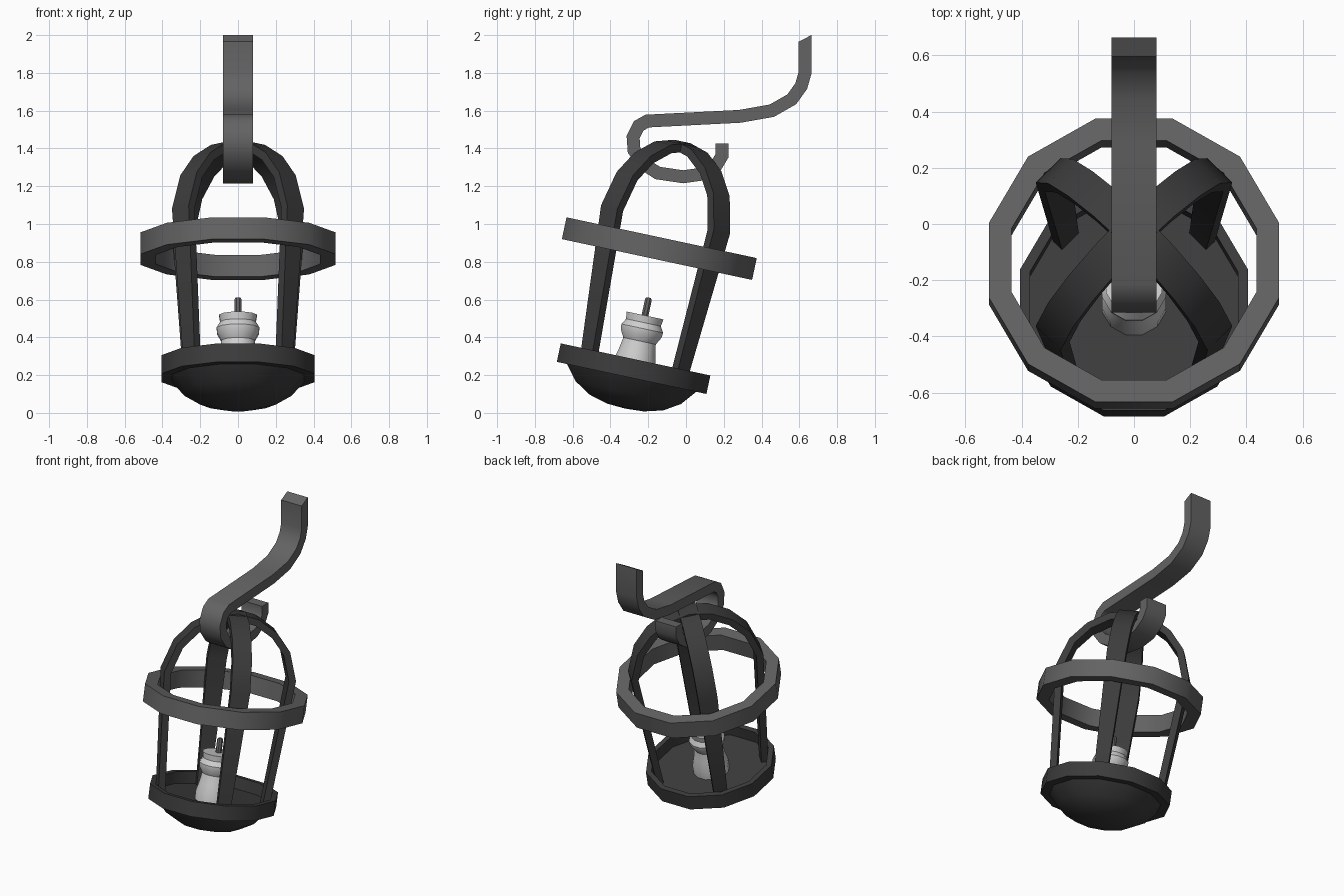
import bpy, bmesh, math
from mathutils import Matrix, Vector

cube = bpy.data.objects.get("Cube")
if cube:
    bpy.data.objects.remove(cube)


def material(name, value):
    m = bpy.data.materials.new(name)
    colour = (value, value, value, 1)
    m.diffuse_color = colour
    m.use_nodes = True
    bsdf = m.node_tree.nodes["Principled BSDF"]
    bsdf.inputs["Base Color"].default_value = colour
    bsdf.inputs["Roughness"].default_value = 0.8
    return m


dark_iron = material("dark iron", 0.045)
grey_iron = material("grey iron", 0.125)
wax = material("pale wax", 0.62)
wick_grey = material("wick grey", 0.12)

# The lantern swings slightly: everything but the hook shares this tilt
TILT = Matrix.Translation((0, -0.267, 0.283)) @ Matrix.Rotation(math.radians(-12.1), 4, 'X')


def finish(bm, name, mat, matrix, angle=35):
    bmesh.ops.remove_doubles(bm, verts=bm.verts, dist=0.0005)
    bmesh.ops.recalc_face_normals(bm, faces=bm.faces)
    bm.transform(matrix)
    mesh = bpy.data.meshes.new(name)
    bm.to_mesh(mesh)
    bm.free()
    mesh.materials.append(mat)
    ob = bpy.data.objects.new(name, mesh)
    bpy.context.collection.objects.link(ob)
    bpy.ops.object.select_all(action='DESELECT')
    ob.select_set(True)
    bpy.context.view_layer.objects.active = ob
    bpy.ops.object.shade_smooth_by_angle(angle=math.radians(angle))
    return ob


def lathe(name, profile, mat, sides=12, closed=False):
    """Spin a (flat-side radius, height) profile about the tilted axis."""
    bm = bmesh.new()
    half = math.pi / sides
    rings = []
    for i in range(sides):
        a = (2 * i + 1) * half
        rings.append([bm.verts.new((r / math.cos(half) * math.cos(a),
                                    r / math.cos(half) * math.sin(a), z))
                      for r, z in profile])
    count = len(profile)
    for i in range(sides):
        p, q = rings[i], rings[(i + 1) % sides]
        for j in range(count if closed else count - 1):
            k = (j + 1) % count
            bm.faces.new((p[j], q[j], q[k], p[k]))
    return finish(bm, name, mat, TILT)


def ribbon(name, path, widths, inner, outer, mat, matrix):
    """Flat bar following a path in the YZ plane, wide along X."""
    bm = bmesh.new()
    pts = [Vector(p) for p in path]
    sections = []
    for i, p in enumerate(pts):
        before = (p - pts[i - 1]).normalized() if i else None
        after = (pts[i + 1] - p).normalized() if i < len(pts) - 1 else None
        t = ((before or after) + (after or before)).normalized()
        n = Vector((-t.y, t.x))
        mitre = 1 / max(0.5, t.dot(after or before))
        w = widths[i] / 2
        section = []
        for x, off in ((-w, inner), (w, inner), (w, outer), (-w, outer)):
            c = p + n * off * mitre
            section.append(bm.verts.new((x, c.x, c.y)))
        sections.append(section)
    for a, b in zip(sections, sections[1:]):
        for j in range(4):
            k = (j + 1) % 4
            bm.faces.new((a[j], a[k], b[k], b[j]))
    bm.faces.new(sections[0])
    bm.faces.new(sections[-1])
    return finish(bm, name, mat, matrix)


# Bowl-shaped base with a raised rim around a sunken floor
lathe("base_bowl", [(0, -0.08), (0.37, -0.08), (0.37, 0), (0.405, 0), (0.405, -0.1),
                    (0.35, -0.1), (0.285, -0.18), (0.2, -0.233), (0.1, -0.26),
                    (0, -0.266)], dark_iron)

# Band around the cage
lathe("cage_ring", [(0.435, 0.541), (0.515, 0.541), (0.515, 0.659), (0.435, 0.659)],
      grey_iron, closed=True)

# Two crossing arches form the four ribs
side = [(0.365, -0.08), (0.432, 0.76), (0.37, 0.95), (0.27, 1.07), (0.14, 1.15)]
side_widths = [0.085, 0.125, 0.125, 0.125, 0.125]
arch = [(-r, z) for r, z in side] + [(0, 1.18)] + side[::-1]
arch_widths = side_widths + [0.125] + side_widths[::-1]
for label, turn in (("left", 45), ("right", -45)):
    ribbon("cage_arch_" + label, arch, arch_widths, -0.045, 0, dark_iron,
           TILT @ Matrix.Rotation(math.radians(turn), 4, 'Z'))

# Candle and wick
lathe("candle", [(0, 0.238), (0.1, 0.238), (0.094, 0.2), (0.113, 0.168), (0.11, 0.14),
                 (0.088, 0.1), (0.098, 0.04), (0.113, -0.02), (0.113, -0.08), (0, -0.08)], wax)
lathe("wick", [(0, 0.335), (0.012, 0.334), (0.018, 0.325), (0.018, 0.23), (0, 0.23)],
      wick_grey, sides=8)

# Hanging hook curling under the crossing of the arches
hook_path = [(0.63, 2.0), (0.63, 1.80), (0.61, 1.73), (0.56, 1.66), (0.455, 1.60),
             (0.285, 1.57), (-0.205, 1.545), (-0.25, 1.52), (-0.28, 1.46),
             (-0.275, 1.39), (-0.22, 1.315), (-0.15, 1.27), (-0.015, 1.25),
             (0.09, 1.265), (0.16, 1.31), (0.19, 1.36), (0.19, 1.425)]
hook = ribbon("hook", hook_path, [0.16] * len(hook_path), -0.034, 0.034, grey_iron,
              Matrix.Identity(4))
# Slanted tip
for v in hook.data.vertices:
    if v.co.z > 1.95 and v.co.y < 0.63:
        v.co.z -= 0.035
